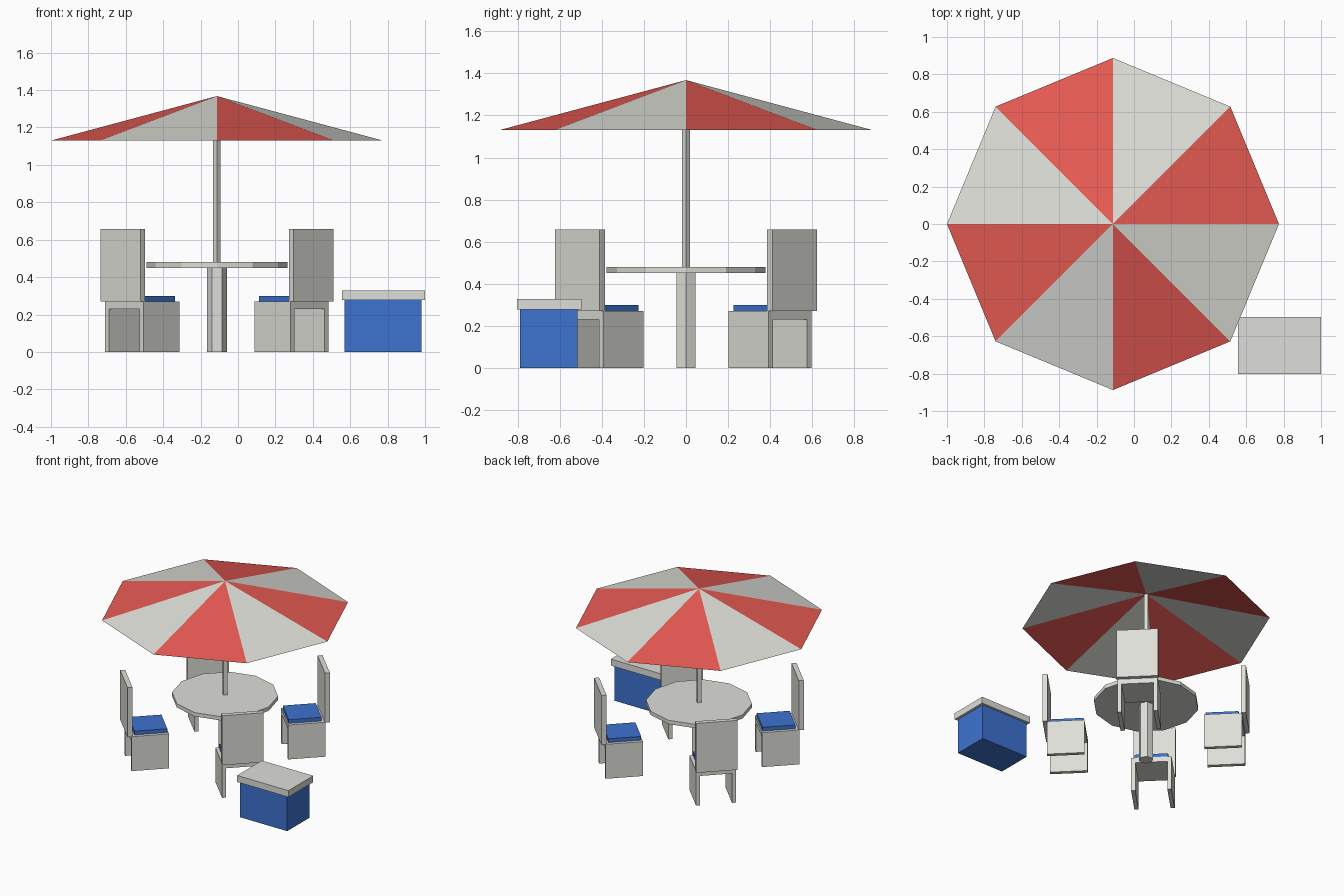
import bpy, bmesh, math
from mathutils import Matrix, Vector

if "Cube" in bpy.data.objects:
    bpy.data.objects.remove(bpy.data.objects["Cube"])

CX = -0.1125  # centre of the table set


def material(name, r, g, b):
    def lin(c):
        c /= 255
        return ((c + 0.055) / 1.055) ** 2.4 if c > 0.04 else c / 12.92
    m = bpy.data.materials.new(name)
    m.diffuse_color = (lin(r), lin(g), lin(b), 1)
    m.use_nodes = True
    m.node_tree.nodes["Principled BSDF"].inputs["Base Color"].default_value = m.diffuse_color
    return m


white = material("off_white", 222, 223, 216)
red = material("canvas_red", 235, 92, 85)
blue = material("soft_blue", 61, 114, 207)


def make(name, bm, mats, matrix=Matrix()):
    me = bpy.data.meshes.new(name)
    bm.to_mesh(me)
    bm.free()
    for m in mats:
        me.materials.append(m)
    ob = bpy.data.objects.new(name, me)
    ob.matrix_world = matrix
    bpy.context.collection.objects.link(ob)
    return ob


def box(name, lo, hi, mat, matrix=Matrix()):
    lo, hi = Vector(lo), Vector(hi)
    bm = bmesh.new()
    size = Matrix.Diagonal((*(hi - lo), 1))
    bmesh.ops.create_cube(bm, size=1, matrix=Matrix.Translation((lo + hi) / 2) @ size)
    return make(name, bm, [mat], matrix)


def prism(name, sides, radius, z0, z1, mat):
    # upright prism whose first corner lies on the x axis
    bm = bmesh.new()
    ring = [bm.verts.new((radius * math.cos(math.tau * i / sides),
                          radius * math.sin(math.tau * i / sides), z0)) for i in range(sides)]
    face = bm.faces.new(ring)
    up = bmesh.ops.extrude_face_region(bm, geom=[face])["geom"]
    bmesh.ops.translate(bm, vec=(0, 0, z1 - z0),
                        verts=[g for g in up if isinstance(g, bmesh.types.BMVert)])
    bmesh.ops.recalc_face_normals(bm, faces=bm.faces)
    return make(name, bm, [mat], Matrix.Translation((CX, 0, 0)))


# table and parasol pole
prism("table_top", 12, 0.378, 0.45, 0.48, white)
prism("table_leg", 6, 0.053, 0, 0.45, white)
prism("parasol_pole", 4, 0.02, 0.48, 1.36, white)

# open eight-panel canopy with alternating colours
bm = bmesh.new()
apex = bm.verts.new((0, 0, 1.368))
rim = [bm.verts.new((0.8875 * math.cos(i * math.pi / 4),
                     0.8875 * math.sin(i * math.pi / 4), 1.13)) for i in range(8)]
for i in range(8):
    bm.faces.new((apex, rim[i], rim[(i + 1) % 8])).material_index = i % 2
make("parasol_canopy", bm, [red, white], Matrix.Translation((CX, 0, 0)))

# four chairs on the diagonals, local x pointing away from the table
W = 0.145
for k in range(4):
    place = Matrix.Translation((CX, 0, 0)) @ Matrix.Rotation(math.pi / 4 + k * math.pi / 2, 4, 'Z')
    box("chair_seat", (0.43, -W + 0.03, 0.23), (0.70, W - 0.03, 0.27), white, place)
    for side in (-1, 1):
        a, b = sorted((side * W, side * (W - 0.03)))
        box("chair_side_panel", (0.43, a, 0), (0.70, b, 0.27), white, place)
    box("chair_back", (0.694, -0.15, 0.27), (0.73, 0.15, 0.658), white, place)
    box("chair_cushion", (0.438, -0.12, 0.27), (0.675, 0.12, 0.30), blue, place)

# cool box
box("cool_box_body", (0.57, -0.79, 0), (0.98, -0.515, 0.277), blue)
box("cool_box_lid", (0.555, -0.803, 0.277), (1.0, -0.497, 0.328), white)
